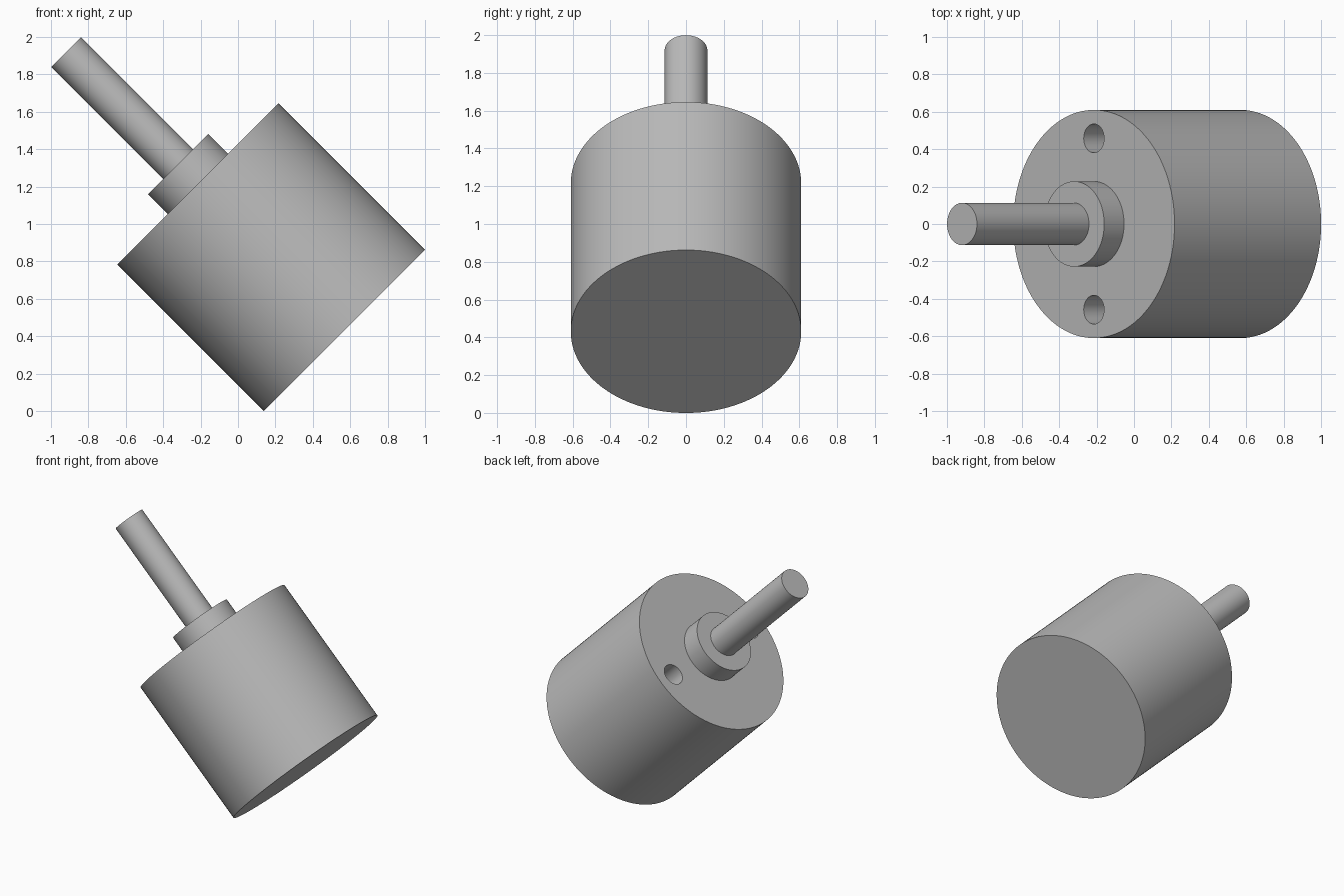
import bpy
from math import radians
from mathutils import Matrix, Vector

if "Cube" in bpy.data.objects:
    bpy.data.objects.remove(bpy.data.objects["Cube"], do_unlink=True)

# Motor axis: local z leans 45 degrees towards -x
BODY_R, BODY_LEN = 0.61, 1.108
BOSS_R, BOSS_LEN = 0.228, 0.15
SHAFT_R, SHAFT_END = 0.113, 2.105
HOLE_R, HOLE_Y, HOLE_DEPTH = 0.077, 0.458, 0.3
FRAME = Matrix.Translation((0.569, 0, 0.431)) @ Matrix.Rotation(radians(-45), 4, 'Y')

grey = bpy.data.materials.new("plain_grey")
grey.use_nodes = True
colour = (0.5, 0.5, 0.5, 1)
grey.diffuse_color = colour
grey.node_tree.nodes["Principled BSDF"].inputs["Base Color"].default_value = colour


def cylinder(name, radius, start, end, y=0, sides=96):
    """Cylinder along the motor axis between two distances from the base."""
    bpy.ops.mesh.primitive_cylinder_add(vertices=sides, radius=radius, depth=end - start)
    obj = bpy.context.object
    obj.name = name
    obj.matrix_world = FRAME @ Matrix.Translation(Vector((0, y, (start + end) / 2)))
    obj.data.materials.append(grey)
    return obj


def smooth(obj):
    bpy.ops.object.select_all(action='DESELECT')
    obj.select_set(True)
    bpy.context.view_layer.objects.active = obj
    bpy.ops.object.shade_smooth_by_angle(angle=radians(30))


# Main parts
body = cylinder("motor_body", BODY_R, 0, BODY_LEN, sides=128)
boss = cylinder("front_boss", BOSS_R, BODY_LEN, BODY_LEN + BOSS_LEN)
shaft = cylinder("output_shaft", SHAFT_R, BODY_LEN + BOSS_LEN, SHAFT_END, sides=64)

# Two blind mounting holes in the front face
for side in (-1, 1):
    cutter = cylinder("hole_cutter", HOLE_R, BODY_LEN - HOLE_DEPTH, BODY_LEN + 0.1,
                      y=side * HOLE_Y, sides=48)
    cutter.hide_render = True
    cut = body.modifiers.new("mounting_hole", 'BOOLEAN')
    cut.operation = 'DIFFERENCE'
    cut.solver = 'EXACT'
    cut.object = cutter
    bpy.context.view_layer.objects.active = body
    bpy.ops.object.modifier_apply(modifier=cut.name)
    bpy.data.objects.remove(cutter, do_unlink=True)

for part in (body, boss, shaft):
    smooth(part)
